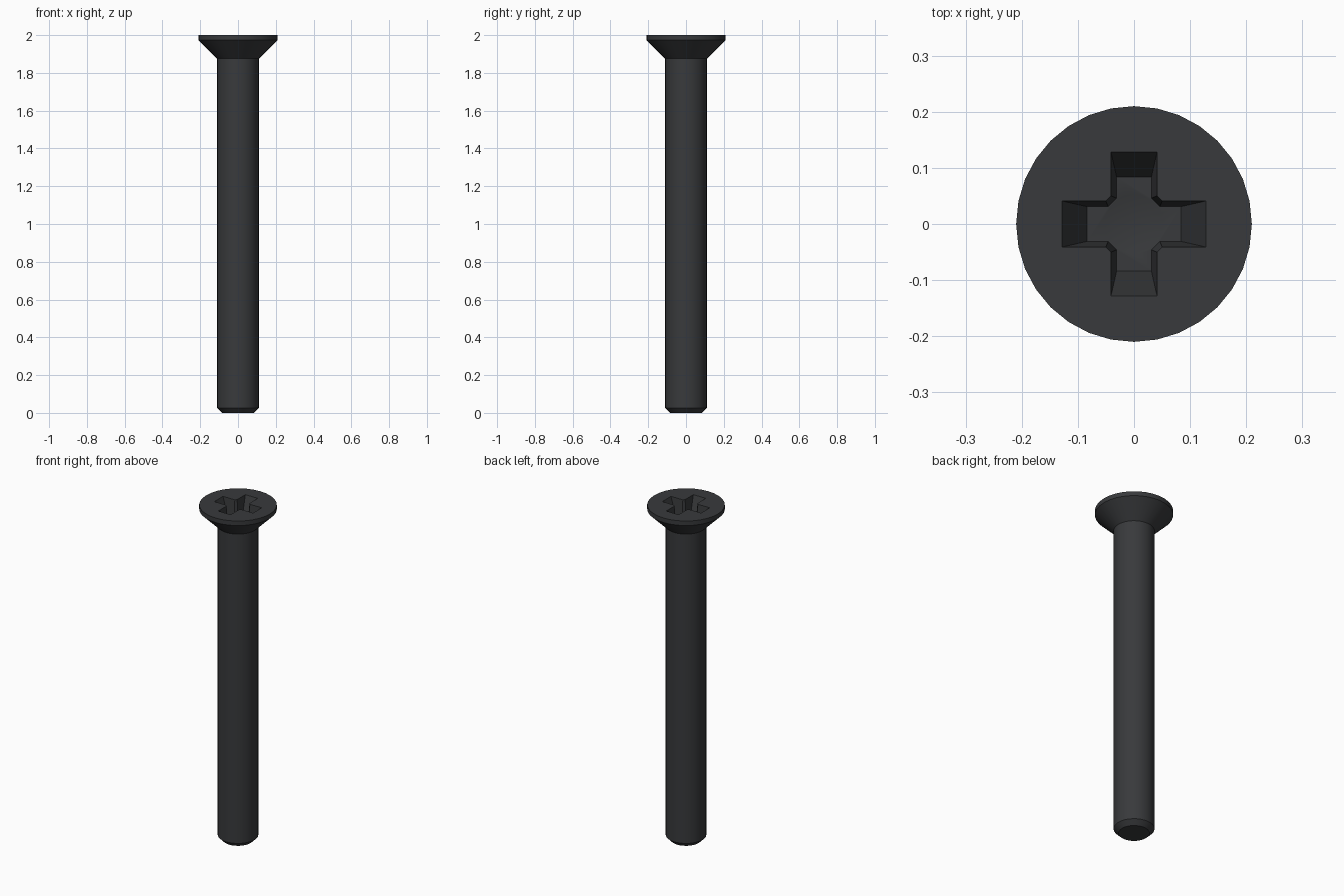
import bpy, bmesh, math

if "Cube" in bpy.data.objects:
    bpy.data.objects.remove(bpy.data.objects["Cube"])

SEG = 32
DEPTH = 0.12


def make_object(name, bm):
    bmesh.ops.recalc_face_normals(bm, faces=bm.faces)
    mesh = bpy.data.meshes.new(name)
    bm.to_mesh(mesh)
    bm.free()
    ob = bpy.data.objects.new(name, mesh)
    bpy.context.collection.objects.link(ob)
    return ob


def loft(name, loops):
    """Closed solid through a stack of equal-length point loops."""
    bm = bmesh.new()
    rings = [[bm.verts.new(p) for p in loop] for loop in loops]
    n = len(rings[0])
    for lo, hi in zip(rings, rings[1:]):
        for i in range(n):
            j = (i + 1) % n
            bm.faces.new((lo[i], lo[j], hi[j], hi[i]))
    bm.faces.new(rings[0][::-1])
    bm.faces.new(rings[-1])
    return make_object(name, bm)


def circle(r, z):
    return [(r * math.cos(2 * math.pi * i / SEG), r * math.sin(2 * math.pi * i / SEG), z)
            for i in range(SEG)]


def cross(a, w, c, z):
    """Cross outline: arm reach a, half width w, inner corner chamfer to c."""
    pts = []
    for x, y in ((a, w), (c, w), (w, c), (w, a)):
        pts.append((x, y))
    out = []
    for k in range(4):
        for x, y in pts:
            for _ in range(k):
                x, y = -y, x
            out.append((x, y, z))
    return out


# Shank with chamfered tip and countersunk head
screw = loft("screw", [circle(r, z) for r, z in (
    (0.083, 0.0), (0.11, 0.027), (0.11, 1.875), (0.21, 1.973), (0.21, 2.0))])

# Tapered cross recess, extended a little above the head
floor = 2.0 - DEPTH
top, bot = (0.128, 0.041, 0.050), (0.084, 0.031, 0.046)
t = 1 + 0.02 / DEPTH
over = [b + (a - b) * t for a, b in zip(top, bot)]
recess = loft("recess_cutter", [cross(*bot, floor), cross(*over, floor + DEPTH * t)])

# Shallow conical pit in the recess floor
bm = bmesh.new()
tip = bm.verts.new((0, 0, floor - 0.02))
ring = [bm.verts.new(p) for p in circle(0.0535, floor + 0.0004)]
for i in range(SEG):
    bm.faces.new((tip, ring[(i + 1) % SEG], ring[i]))
bm.faces.new(ring)
pit = make_object("pit_cutter", bm)

for cutter in (recess, pit):
    mod = screw.modifiers.new(cutter.name, "BOOLEAN")
    mod.operation = "DIFFERENCE"
    mod.solver = "EXACT"
    mod.object = cutter
    bpy.context.view_layer.objects.active = screw
    bpy.ops.object.modifier_apply(modifier=mod.name)
    bpy.data.objects.remove(cutter)

# Dark steel colour and shading
mat = bpy.data.materials.new("dark_steel")
mat.diffuse_color = (0.04, 0.042, 0.045, 1)
mat.use_nodes = True
mat.node_tree.nodes["Principled BSDF"].inputs["Base Color"].default_value = mat.diffuse_color
screw.data.materials.clear()
screw.data.materials.append(mat)
bpy.ops.object.select_all(action="DESELECT")
screw.select_set(True)
bpy.context.view_layer.objects.active = screw
bpy.ops.object.shade_smooth_by_angle(angle=math.radians(30))
